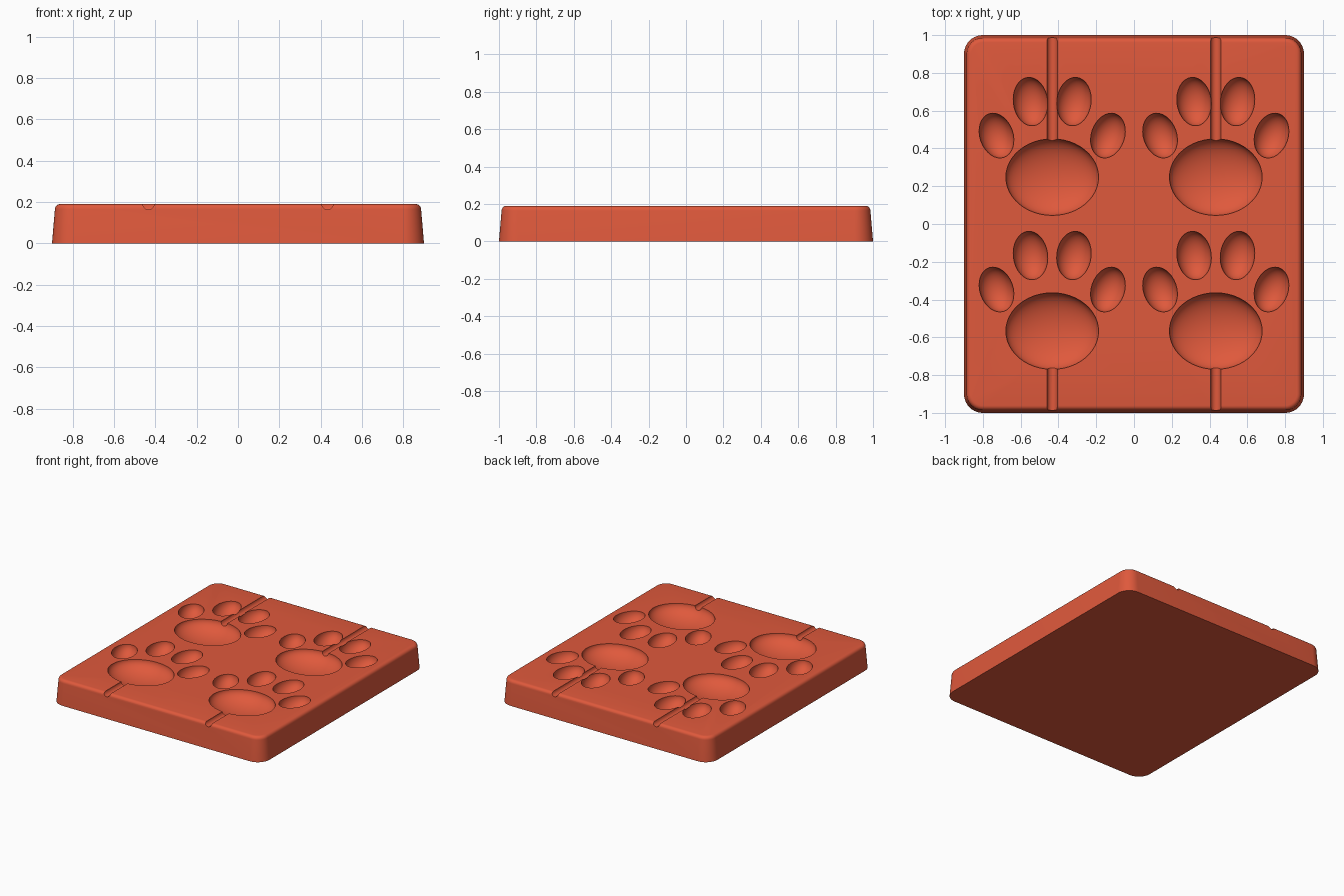
import bpy, bmesh
from math import sin, cos, pi, radians

if "Cube" in bpy.data.objects:
    bpy.data.objects.remove(bpy.data.objects["Cube"])

TOP = 0.19
HALF_X, HALF_Y = 0.9, 1.0
PAW_X = 0.433
PAD_SIZE = (0.246, 0.203, 0.1)

clay = bpy.data.materials.new("terracotta red")
clay.use_nodes = True
colour = (0.74, 0.1, 0.045, 1)
clay.diffuse_color = colour
clay.node_tree.nodes["Principled BSDF"].inputs["Base Color"].default_value = colour


def outline(inset, radius=0.1, steps=10):
    """Rounded rectangle, counter-clockwise."""
    r = radius - inset
    points = []
    for i, (sx, sy) in enumerate([(1, 1), (-1, 1), (-1, -1), (1, -1)]):
        for k in range(steps + 1):
            a = (i + k / steps) * pi / 2
            points.append((sx * (HALF_X - radius) + r * cos(a),
                           sy * (HALF_Y - radius) + r * sin(a)))
    return points


# Slab: tapered walls with a rounded top edge
edge = 0.025
taper = 0.014
levels = [(0, 0)]
for k in range(6):
    a = k / 5 * pi / 2
    levels.append((TOP - edge + edge * sin(a), taper + edge * (1 - cos(a))))
bm = bmesh.new()
rings = [[bm.verts.new((x, y, z)) for x, y in outline(inset)] for z, inset in levels]
for low, high in zip(rings, rings[1:]):
    for i in range(len(low)):
        j = (i + 1) % len(low)
        bm.faces.new((low[i], low[j], high[j], high[i]))
bm.faces.new(rings[0][::-1])
bm.faces.new(rings[-1])
mesh = bpy.data.meshes.new("paw_tray")
bm.to_mesh(mesh)
bm.free()
tray = bpy.data.objects.new("paw_tray", mesh)
bpy.context.collection.objects.link(tray)
mesh.materials.append(clay)

cutters = []


def add_cutter(name):
    ob = bpy.context.object
    ob.name = name
    ob.hide_render = True
    ob.data.materials.append(clay)
    cutters.append(ob)


def hollow(name, x, y, size, tilt=0, segments=48):
    """Ellipsoid cutter centred on the top surface."""
    bpy.ops.mesh.primitive_uv_sphere_add(segments=segments, ring_count=25, radius=1,
                                         location=(x, y, TOP), scale=size,
                                         rotation=(0, 0, radians(tilt)))
    add_cutter(name)


# Paw hollows: one main pad and four toes each
for px in (-PAW_X, PAW_X):
    for py in (0.248, -0.567):
        hollow("pad_cutter", px, py, PAD_SIZE)
        for side in (-1, 1):
            hollow("inner_toe_cutter", px + side * 0.115, py + 0.4,
                   (0.091, 0.129, 0.085), -side * 7, 32)
            hollow("outer_toe_cutter", px + side * 0.295, py + 0.22,
                   (0.088, 0.122, 0.085), -side * 19, 32)

    # Channels from the pads to the front and back edges
    for start, end in ((0.3, 1.1), (-0.62, -1.1)):
        bpy.ops.mesh.primitive_cylinder_add(vertices=24, radius=0.027, depth=abs(end - start),
                                            location=(px, (start + end) / 2, TOP),
                                            rotation=(pi / 2, 0, 0))
        add_cutter("channel_cutter")

# Carve and discard the cutters
for cutter in cutters:
    mod = tray.modifiers.new("carve", 'BOOLEAN')
    mod.operation = 'DIFFERENCE'
    mod.solver = 'EXACT'
    mod.object = cutter
bpy.ops.object.select_all(action='DESELECT')
tray.select_set(True)
bpy.context.view_layer.objects.active = tray
for mod in list(tray.modifiers):
    bpy.ops.object.modifier_apply(modifier=mod.name)
for cutter in cutters:
    bpy.data.objects.remove(cutter)
bpy.ops.object.shade_smooth_by_angle(angle=radians(30))
